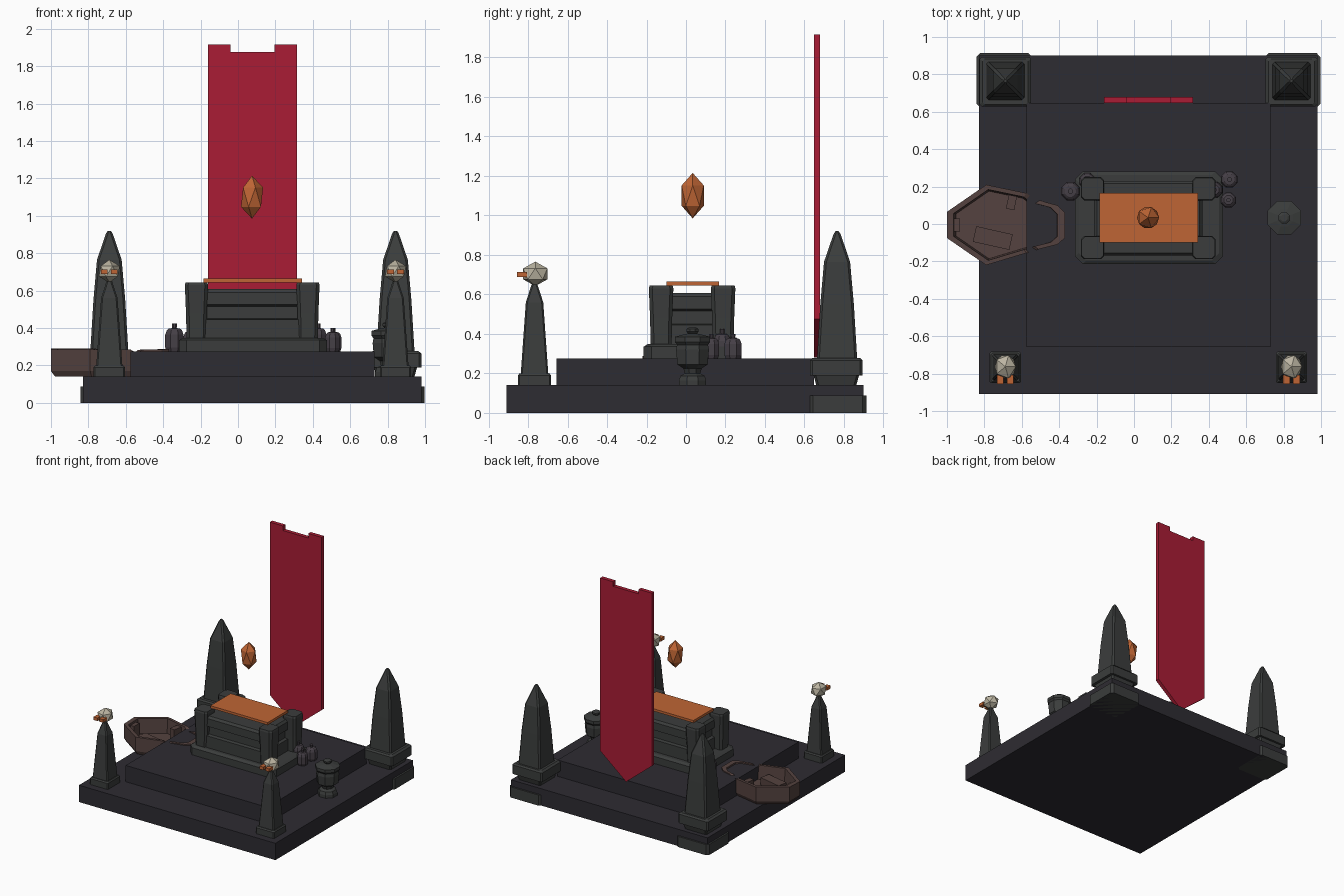
import bpy, bmesh, math
from mathutils import Matrix

if "Cube" in bpy.data.objects:
    bpy.data.objects.remove(bpy.data.objects["Cube"])


def material(name, rgb):
    m = bpy.data.materials.new(name)
    m.diffuse_color = (*rgb, 1)
    m.use_nodes = True
    m.node_tree.nodes["Principled BSDF"].inputs["Base Color"].default_value = m.diffuse_color
    return m


FLOOR = material("floor_stone", (0.027, 0.025, 0.032))
STONE = material("dark_stone", (0.043, 0.046, 0.045))
POT = material("clay", (0.06, 0.05, 0.062))
WOOD = material("brown_wood", (0.09, 0.055, 0.05))
RED = material("red_cloth", (0.40, 0.012, 0.035))
ORANGE = material("orange", (0.52, 0.13, 0.035))
BONE = material("bone", (0.50, 0.46, 0.36))


def finish(name, bm, mat):
    bmesh.ops.recalc_face_normals(bm, faces=bm.faces)
    me = bpy.data.meshes.new(name)
    bm.to_mesh(me)
    bm.free()
    me.materials.append(mat)
    ob = bpy.data.objects.new(name, me)
    bpy.context.collection.objects.link(ob)
    return ob


def skin(bm, rings):
    """Bridge vertex rings of equal size and cap both ends."""
    rings = [[bm.verts.new(p) for p in r] for r in rings]
    n = len(rings[0])
    for a, b in zip(rings, rings[1:]):
        for i in range(n):
            j = (i + 1) % n
            bm.faces.new((a[i], a[j], b[j], b[i]))
    bm.faces.new(rings[0][::-1])
    bm.faces.new(rings[-1])


def rect_ring(cx, cy, z, hx, hy, c):
    """Rectangle, with cut corners when c > 0."""
    if c <= 0:
        pts = [(-hx, -hy), (hx, -hy), (hx, hy), (-hx, hy)]
    else:
        pts = [(-hx + c, -hy), (hx - c, -hy), (hx, -hy + c), (hx, hy - c),
               (hx - c, hy), (-hx + c, hy), (-hx, hy - c), (-hx, -hy + c)]
    return [(cx + x, cy + y, z) for x, y in pts]


def loft(name, cx, cy, layers, mat, cut=0.0):
    """Rectangular stack: layers are (z, half_x, half_y)."""
    bm = bmesh.new()
    skin(bm, [rect_ring(cx, cy, z, hx, hy, min(cut, hx * .6)) for z, hx, hy in layers])
    return finish(name, bm, mat)


def lathe(name, cx, cy, profile, mat, sides=8):
    bm = bmesh.new()
    skin(bm, [[(cx + r * math.cos((i + .5) * math.tau / sides),
                cy + r * math.sin((i + .5) * math.tau / sides), z)
               for i in range(sides)] for r, z in profile])
    return finish(name, bm, mat)


def gem(name, loc, scale, mat):
    bm = bmesh.new()
    bmesh.ops.create_icosphere(bm, subdivisions=1, radius=1,
                               matrix=Matrix.Translation(loc) @ Matrix.Diagonal((*scale, 1)))
    return finish(name, bm, mat)


def box(name, loc, size, mat, rot=0.0):
    bm = bmesh.new()
    bmesh.ops.create_cube(bm, size=1, matrix=Matrix.Translation(loc)
                          @ Matrix.Rotation(rot, 4, 'Z') @ Matrix.Diagonal((*size, 1)))
    return finish(name, bm, mat)


CX = 0.077

# Stepped platform
loft("lower_step", CX, -0.005, [(0, .905, .905), (.14, .905, .905)], FLOOR)
loft("upper_step", CX, -0.005, [(.14, .652, .652), (.276, .652, .652)], FLOOR)

for side, s in (("left", -1), ("right", 1)):
    x = CX + s * .765
    # Rear obelisks with corner block and plinth
    y = .765
    loft(f"{side}_corner_block", x + s * .006, y + .003,
         [(0, .148, .146), (.088, .148, .146)], STONE, .02)
    loft(f"{side}_obelisk_plinth", x, y - .004,
         [(.135, .1, .1), (.19, .115, .115), (.19, .138, .133), (.265, .138, .133), (.277, .122, .122)],
         STONE, .012)
    loft(f"{side}_obelisk", x, y,
         [(.27, .102, .102), (.55, .085, .085), (.765, .066, .066), (.905, .018, .018), (.92, .008, .008)],
         STONE, .012)
    # Front skull pillars
    y = -.767
    loft(f"{side}_pillar_plinth", x, y, [(.135, .084, .084), (.19, .084, .084), (.2, .076, .076)],
         STONE, .008)
    loft(f"{side}_pillar", x, y, [(.195, .07, .07), (.56, .044, .044), (.65, .015, .015)],
         STONE, .008)
    gem(f"{side}_skull", (x, y + .004, .704), (.063, .072, .062), BONE)
    for e in (-1, 1):
        box(f"{side}_skull_eye", (x + e * .027, y - .064, .701), (.036, .05, .025), ORANGE)

# Altar: footing, stacked slabs, corner posts, cloth
AX, AY = .08, .033
loft("altar_footing", AX, AY, [(.27, .395, .247), (.335, .395, .247), (.348, .375, .228)], STONE, .04)
loft("altar_body", AX - .004, AY - .002,
     [(.345, .29, .2), (.445, .29, .2), (.45, .265, .172), (.515, .265, .172),
      (.525, .29, .2), (.59, .29, .2), (.608, .275, .185)], STONE, .015)
for sx in (-1, 1):
    for sy in (-1, 1):
        loft("altar_post", AX - .004 + sx * .298, AY - .002 + sy * .157,
             [(.345, .053, .053), (.48, .056, .056), (.63, .062, .062), (.645, .058, .058)],
             STONE, .017)
box("altar_cloth", (.079, .033, .655), (.527, .266, .02), ORANGE)

# Floating crystal
gem("crystal", (.075, .034, 1.1), (.066, .066, .115), ORANGE)

# Banner: notched top, pointed bottom
bm = bmesh.new()
outline = [(-.16, 1.915), (-.16, .475), (.077, .28), (.315, .475), (.315, 1.915),
           (.195, 1.915), (.195, 1.877), (-.04, 1.877), (-.04, 1.915)]
skin(bm, [[(x, y, z) for x, z in outline] for y in (.647, .679)])
finish("banner", bm, RED)

# Lidded urn
lathe("urn", .803, .033,
      [(.075, .135), (.075, .165), (.066, .188), (.042, .2), (.05, .225), (.083, .245),
       (.09, .32), (.085, .345), (.097, .36), (.097, .385), (.05, .397), (.022, .402),
       (.033, .412), (.033, .425), (.02, .432)], STONE)

# Small pots
for x, y, r, h in ((-.34, .175, .053, .15), (-.25, .23, .045, .13), (.51, .238, .047, .125),
                   (.505, .128, .043, .125), (.43, .183, .046, .15)):
    z = .275
    lathe("pot", x, y, [(r * .85, z), (r, z + .15 * h), (r, z + .6 * h), (r * .82, z + .76 * h),
                        (r * .6, z + .82 * h), (r * .25, z + .83 * h), (r * .28, z + h)], POT)

# Broken coffin sunk into the step; its rim dips between the two visible parts
shape = [(-1.0, -.075, .285), (-.79, -.22, .287), (-.575, -.155, .285), (-.545, -.147, .262),
         (-.51, -.135, .284), (-.41, -.11, .286), (-.37, -.075, .288), (-.37, .06, .288),
         (-.41, .1, .286), (-.49, .122, .284), (-.53, .132, .262), (-.575, .165, .285),
         (-.79, .21, .29), (-1.0, .065, .29)]


def inset(f, z=None):
    return [(-.7 + (x + .7) * f, -.005 + (y + .005) * f, h if z is None else z)
            for x, y, h in shape]


bm = bmesh.new()
skin(bm, [inset(.93, .142), inset(1, .17), inset(1), inset(.88), inset(.84, .17)])
finish("coffin", bm, WOOD)
box("coffin_plank", (-.755, -.075, .2), (.2, .085, .06), WOOD, -.22)
box("coffin_end_chip", (-.955, -.005, .22), (.05, .07, .1), WOOD)
box("coffin_side_chip", (-.655, .115, .23), (.045, .075, .09), WOOD, -.2)
